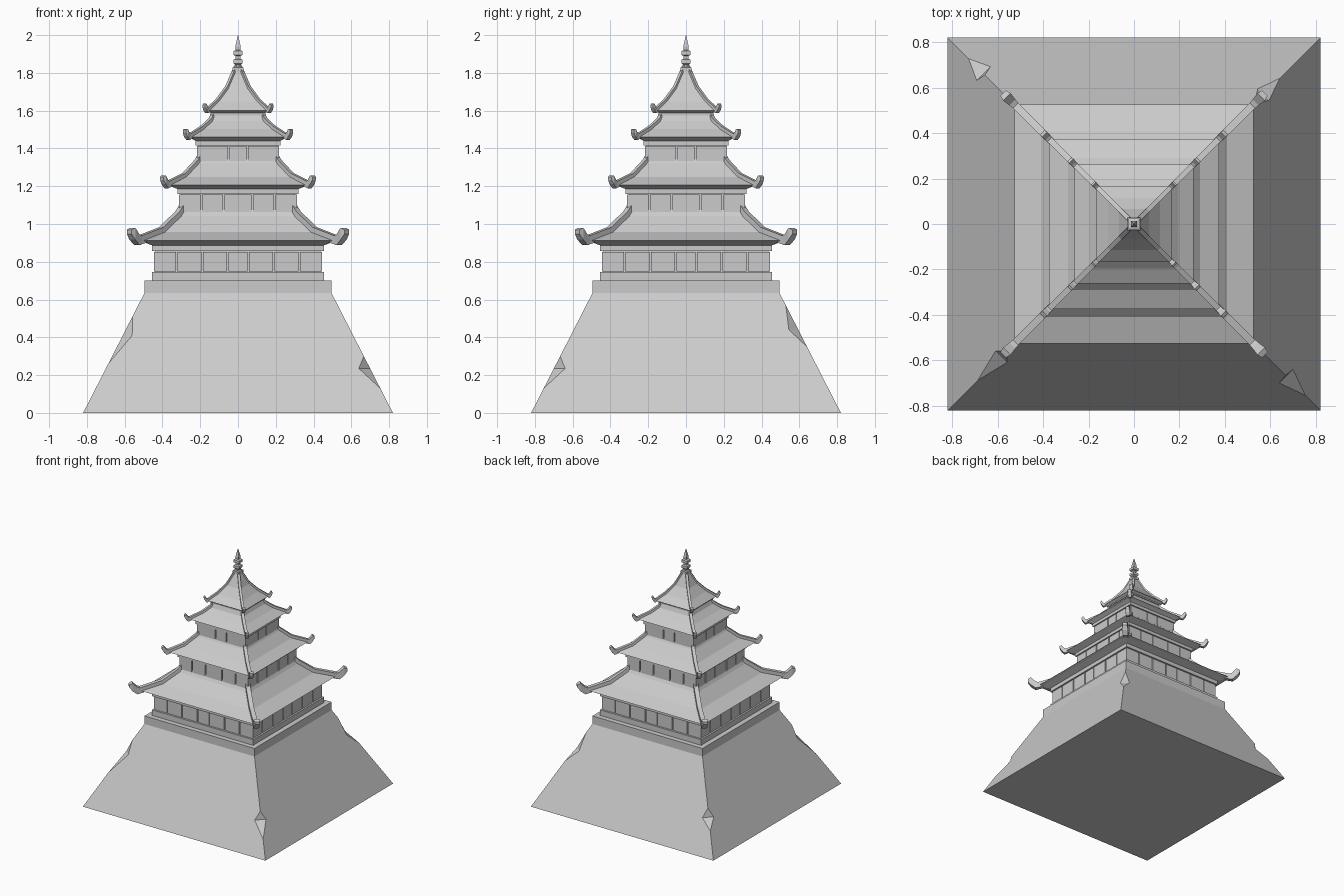
import bpy, bmesh, math
from mathutils import Matrix, Vector

if "Cube" in bpy.data.objects:
    bpy.data.objects.remove(bpy.data.objects["Cube"], do_unlink=True)

stone = bpy.data.materials.new("light_grey")
stone.use_nodes = True
GREY = (0.6, 0.6, 0.6, 1)
stone.diffuse_color = GREY
stone.node_tree.nodes["Principled BSDF"].inputs["Base Color"].default_value = GREY


def finish(bm, name):
    bmesh.ops.recalc_face_normals(bm, faces=bm.faces)
    mesh = bpy.data.meshes.new(name)
    bm.to_mesh(mesh)
    bm.free()
    mesh.materials.append(stone)
    ob = bpy.data.objects.new(name, mesh)
    bpy.context.collection.objects.link(ob)
    return ob


def bridge(bm, rings):
    """Join rings of points into a closed skin with both ends capped."""
    rings = [[bm.verts.new(p) for p in ring] for ring in rings]
    for a, b in zip(rings, rings[1:]):
        n = len(a)
        for i in range(n):
            bm.faces.new((a[i], a[(i + 1) % n], b[(i + 1) % n], b[i]))
    bm.faces.new(rings[0][::-1])
    bm.faces.new(rings[-1])


def square_loft(name, profile):
    """Stack square sections given as (half width, height)."""
    bm = bmesh.new()
    bridge(bm, [[(-h, -h, z), (h, -h, z), (h, h, z), (-h, h, z)] for h, z in profile])
    return finish(bm, name)


def four_ways(bm):
    """Repeat the geometry on all four sides."""
    geom = bm.verts[:] + bm.edges[:] + bm.faces[:]
    for k in (1, 2, 3):
        copy = bmesh.ops.duplicate(bm, geom=geom)["geom"]
        bmesh.ops.rotate(bm, verts=[v for v in copy if isinstance(v, bmesh.types.BMVert)],
                         matrix=Matrix.Rotation(k * math.pi / 2, 3, 'Z'))


def wall(name, half, z0, z1, cuts):
    """Core block with raised panels between the cut positions, mirrored in x."""
    depth, gap = 0.009, 0.004
    square_loft(name + "_core", [(half - depth, z0), (half - depth, z1)])
    edges = [-c for c in reversed(cuts)] + list(cuts)
    bm = bmesh.new()
    for a, b in zip(edges, edges[1:]):
        m = Matrix.LocRotScale(Vector(((a + b) / 2, -half + depth / 2, (z0 + z1) / 2)), None,
                               Vector((b - a - 2 * gap, depth, z1 - z0 - 0.006)))
        bmesh.ops.create_cube(bm, size=1, matrix=m)
    four_ways(bm)
    finish(bm, name + "_panels")


def hips(name, slope, reach, size):
    """Corner ridges that follow the roof slope and turn up at the tip."""
    eave, z = slope[0]
    w = 0.017 * size
    path = [(h, hz - 0.02 * size, hz + 0.026 * size, w) for h, hz in reversed(slope)]
    path += [(eave + reach * 0.25, z - 0.024 * size, z + 0.034 * size, w * 1.1),
             (eave + reach * 0.7, z + 0.005 * size, z + 0.068 * size, w * 1.35),
             (eave + reach, z + 0.036 * size, z + 0.056 * size, w)]
    bm = bmesh.new()
    out, side = Vector((1, -1, 0)), Vector((1, 1, 0)) / math.sqrt(2)
    rings = []
    for h, low, high, half_w in path:
        c = out * (h - 0.004)
        rings.append([c + side * s * half_w + Vector((0, 0, v))
                      for s, v in ((-1, low), (1, low), (1, high), (-1, high))])
    bridge(bm, rings)
    four_ways(bm)
    finish(bm, name)


# Sloped stone base with chipped corners
base = square_loft("stone_base", [(0.82, 0), (0.495, 0.635), (0.495, 0.70)])
for sx, sy, low, mid, high, deep in ((-1, -1, .26, .41, .51, .025), (1, -1, .13, .235, .30, .03),
                                     (1, 1, .35, .44, .57, .025), (-1, 1, .18, .25, .32, .03)):
    edge = lambda z: 0.82 - 0.512 * z
    outline = [(edge(low), low), (edge(mid) - deep, mid), (edge(high), high), (edge(mid) + 0.2, mid)]
    tangent = Vector((-sy, sx, 0)) * 0.15
    bm = bmesh.new()
    bridge(bm, [[Vector((sx * h, sy * h, z)) + tangent * s for h, z in outline] for s in (-1, 1)])
    cutter = finish(bm, "chip_cutter")
    cutter.hide_render = True
    mod = base.modifiers.new("chip", 'BOOLEAN')
    mod.operation, mod.solver, mod.object = 'DIFFERENCE', 'EXACT', cutter
    bpy.context.view_layer.objects.active = base
    bpy.ops.object.modifier_apply(modifier=mod.name)
    bpy.data.objects.remove(cutter, do_unlink=True)

square_loft("base_step", [(0.455, 0.70), (0.455, 0.745)])

# Storey walls with panels
wall("lower_wall", 0.445, 0.745, 0.856, (0.053, 0.19, 0.324, 0.445))
wall("middle_wall", 0.312, 1.06, 1.16, (0.075, 0.195, 0.312))
wall("upper_wall", 0.218, 1.33, 1.416, (0.05, 0.218))
square_loft("attic_wall", [(0.138, 1.54), (0.138, 1.59)])

# Roofs: beam half width, beam bottom, beam top, slope from eave upward, tip reach, ridge size
roofs = {
    "lower_roof": (0.455, 0.856, 0.887, [(0.525, 0.912), (0.41, 0.957), (0.325, 1.04), (0.303, 1.075)], 0.055, 1.0),
    "middle_roof": (0.32, 1.16, 1.185, [(0.375, 1.207), (0.29, 1.25), (0.225, 1.32), (0.212, 1.342)], 0.032, 0.75),
    "upper_roof": (0.225, 1.416, 1.44, [(0.262, 1.46), (0.195, 1.502), (0.15, 1.545), (0.138, 1.575)], 0.026, 0.65),
    "top_roof": (0.145, 1.578, 1.588, [(0.165, 1.6), (0.115, 1.648), (0.065, 1.715), (0.018, 1.825)], 0.02, 0.55),
}
for name, (beam, z0, z1, slope, reach, size) in roofs.items():
    eave, z = slope[0]
    square_loft(name, [(beam, z0), (beam, z1), (eave - 0.02 * size, z - 0.006), *slope])
    hips(name + "_ridges", slope, reach, size)

# Square stepped finial
square_loft("finial", [(0.028, 1.808), (0.028, 1.828), (0.015, 1.832), (0.015, 1.842), (0.024, 1.85),
                       (0.024, 1.87), (0.012, 1.874), (0.012, 1.89), (0.024, 1.894), (0.024, 1.915),
                       (0.012, 1.92), (0.014, 1.94), (0.001, 2.0)])
